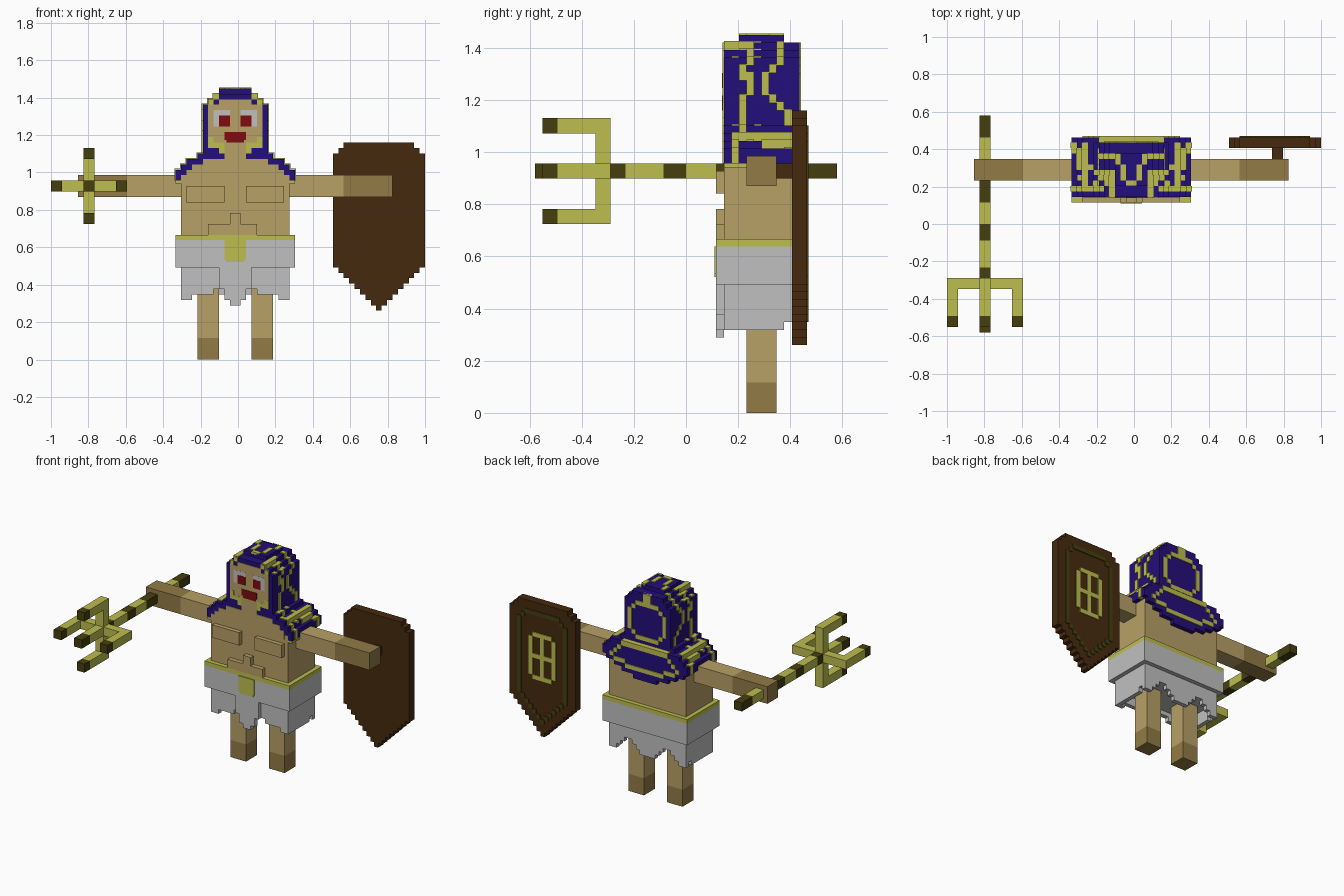
import bpy, bmesh

cube = bpy.data.objects.get("Cube")
if cube:
    bpy.data.objects.remove(cube, do_unlink=True)

V = 2 / 69      # size of one block
MID = 34        # block column of the body's mirror plane
T = 0.2         # thickness of painted plates, in blocks


def material(name, rgb):
    lin = [((c / 255 + 0.055) / 1.055) ** 2.4 if c > 10 else c / 255 / 12.92 for c in rgb]
    m = bpy.data.materials.new(name)
    m.use_nodes = True
    m.diffuse_color = (*lin, 1)
    m.node_tree.nodes["Principled BSDF"].inputs["Base Color"].default_value = (*lin, 1)
    return m


SKIN = material("skin", (184, 161, 103))
DARK_SKIN = material("dark skin", (146, 123, 70))
YELLOW = material("yellow", (190, 190, 80))
OLIVE = material("dark olive", (70, 63, 15))
BLUE = material("deep blue", (36, 14, 122))
BROWN = material("brown", (70, 42, 15))
GREY = material("pale grey", (192, 192, 192))
RED = material("dark red", (125, 12, 15))


def part(name, mat, boxes):
    """One object from boxes (x0, x1, y0, y1, z0, z1) in block units."""
    bm = bmesh.new()
    for x0, x1, y0, y1, z0, z1 in boxes:
        cube = bmesh.ops.create_cube(bm, size=1)
        for v in cube["verts"]:
            v.co = ((x1 if v.co.x > 0 else x0) * V - 1,
                    ((y1 if v.co.y > 0 else y0) - 20) * V,
                    (z1 if v.co.z > 0 else z0) * V)
    me = bpy.data.meshes.new(name)
    bm.to_mesh(me)
    bm.free()
    me.materials.append(mat)
    ob = bpy.data.objects.new(name, me)
    bpy.context.collection.objects.link(ob)
    return ob


def mirror(boxes):
    return boxes + [(2 * MID - b[1], 2 * MID - b[0], *b[2:]) for b in boxes]


def trace(points, closed=False):
    """Grid cells along a polyline."""
    pts = points + points[:1] if closed else points
    cells = set()
    for (a, b), (c, d) in zip(pts, pts[1:]):
        n = max(abs(c - a), abs(d - b), 1)
        for i in range(n + 1):
            cells.add((round(a + (c - a) * i / n), round(b + (d - b) * i / n)))
    return sorted(cells)


# Legs and arms
for side, leg, arm, hand in (("right", 27, (14, 24), (5, 14)), ("left", 37, (44, 54), (54, 63))):
    part(side + "_foot", DARK_SKIN, [(leg, leg + 4, 28, 32, 0, 4)])
    part(side + "_leg", SKIN, [(leg, leg + 4, 28, 32, 4, 15)])
    part(side + "_arm", SKIN, [(*arm, 28, 32, 30, 34)])
    part(side + "_hand", DARK_SKIN, [(*hand, 28, 32, 30, 34)])

# Torso with chest and belly relief
part("torso", SKIN, [(24, 44, 25, 35, 23, 34)])
part("chest_muscles", SKIN, mirror([(25, 32, 24, 25, 29, 32)]))
part("belly_muscles", SKIN, [(29, 38, 24, 25, 23, 25), (33, 35, 24, 25, 25, 27)])

# Belt, skirt and ragged fringe
part("belt", YELLOW, [(23, 45, 24, 36, 22, 23)])
part("belt_flap", YELLOW, [(32, 36, 24 - T, 24, 18.4, 22), (32.3, 35.7, 24 - T, 24, 18, 18.4)])
part("skirt", GREY, [(23, 45, 24, 36, 17, 22)])
fringe = [(24, 44, 25, 35, 14, 17)]
front_hem = [14, 14, 13, 13, 12, 12, 12, 12, 11, 11]
back_hem = [11, 11, 12, 13, 14, 14, 13, 12, 11, 11]
side_hem = [12, 11, 11, 11, 11, 11, 11, 11, 12, 13]
for d in range(10):
    fringe += mirror([(MID + d, MID + d + 1, 25, 26, front_hem[d], 17),
                      (MID + d, MID + d + 1, 34, 35, back_hem[d], 17),
                      (43, 44, 25 + d, 26 + d, side_hem[d], 17)])
part("skirt_fringe", GREY, fringe)
part("skirt_front_panel", GREY, [(31, 37, 24, 25, 13, 17), (32, 36, 24, 25, 11, 13),
                                 (33, 35, 24, 25, 10, 11)])

# Headdress: half width of each layer, flaring into a shoulder cape
half = {33: 11, 34: 11, 35: 10, 36: 9, 37: 7, 47: 5, 48: 4, 49: 3}
half.update({z: 6 for z in range(38, 47)})


def depth(z):
    return (25, 36) if z < 37 else (27, 33) if z == 49 else (25, 35)


part("headdress", BLUE, [(MID - h, MID + h, *depth(z), z, z + 1) for z, h in half.items()])
drape = {32: 10, 31: 8, 30: 6, 29: 3}
part("cape_drape", BLUE, [(MID - h, MID + h, 35, 36, z, z + 1) for z, h in drape.items()])

# Side stripes follow the stepped sides
side_cells = set()
for p in ([(25, 48), (28, 48), (28, 46), (27, 45), (28, 44), (28, 42), (27, 41), (27, 37), (26, 36), (26, 33)],
          [(32, 48), (32, 46), (30, 44), (30, 42), (33, 39), (33, 38)],
          [(27, 36), (34, 36)], [(30, 35), (33, 35), (34, 33)], [(28, 44), (27, 44)]):
    side_cells |= set(trace(p))
part("headdress_side_stripes", YELLOW, mirror(
    [(MID + half[z] - 1, MID + half[z] + T, y, y + 1, z, z + 1 + T) for y, z in side_cells]))

# Top stripes sit on whichever layer is highest
def top_of(x, y):
    return max(z + 1 for z, h in half.items()
               if abs(x + 0.5 - MID) < h and depth(z)[0] <= y < depth(z)[1])


top_cells = set()
for p in ([(34, 27), (35, 28), (35, 30), (36, 31), (36, 32)],
          [(44, 33), (42, 33), (42, 31), (40, 29), (37, 29), (37, 27), (40, 26)],
          [(43, 28), (41, 26), (44, 26)]):
    top_cells |= set(trace(p))
part("headdress_top_stripes", YELLOW, mirror(
    [(x, x + 1, y, y + 1, top_of(x, y) - 0.3, top_of(x, y) + T) for x, y in sorted(top_cells)]))

# Ring on the back of the head, loop on the back of the cape
ring = trace([(31, 46), (36, 46), (38, 44), (38, 40), (36, 38), (31, 38), (29, 40), (29, 44)], True)
ring += [(x, z) for x in (33, 34) for z in (47, 48)]
part("back_ring", YELLOW, [(x, x + 1, 34.5, 35 + T, z, z + 1) for x, z in ring])
loop = trace([(28, 36), (39, 36), (42, 33), (38, 31), (29, 31), (25, 33)], True)
part("cape_loop", YELLOW, [(x, x + 1, 35, 36 + T, z, z + 1 + (T if z == 36 else 0)) for x, z in loop])


# Face and neckline plates on the front
def front(name, mat, rects, layer=1):
    part(name, mat, [(x0, x1, 25 - T * 0.7 * layer, 25.3, z0, z1) for x0, x1, z0, z1 in rects])


front("face", SKIN, [(29, 39, 41, 47), (30, 38, 39, 41), (31, 37, 47, 48), (32, 36, 37, 39)])
front("neckline", SKIN, [(25, 43, 33, 35), (26, 42, 35, 36), (28, 40, 36, 37)])
front("face_trim", YELLOW, [(29, 30, 39, 41), (38, 39, 39, 41), (30, 32, 39, 40), (36, 38, 39, 40),
                            (31, 32, 38, 39), (36, 37, 38, 39), (30, 31, 48, 49), (37, 38, 48, 49),
                            (29, 30, 47, 48), (38, 39, 47, 48)], 1.2)
front("eyes", GREY, [(30, 33, 43, 46), (35, 38, 43, 46)], 1.2)
front("pupils_and_mouth", RED, [(31, 33, 43, 45), (35, 37, 43, 45), (32, 36, 40.5, 42),
                                (32.4, 35.6, 40, 40.5)], 1.5)
part("cape_tips", YELLOW, mirror([(44, 45, 25, 28, 32.5, 33)]))

# Trident: banded shaft, crossed head and four prongs
shaft = [0, 3, 10, 12, 17, 20, 24, 32, 36, 40]
bands = [(6, 8, a, b, 31, 33) for a, b in zip(shaft, shaft[1:])]
prongs = [(0, 31), (12, 31), (6, 25), (6, 37)]
part("trident_dark_bands", OLIVE, bands[0::2] + [(x, x + 2, 1, 3, z, z + 2) for x, z in prongs])
part("trident_yellow_bands", YELLOW, bands[1::2]
     + [(x, x + 2, 3, 10, z, z + 2) for x, z in prongs]
     + [(2, 6, 8, 10, 31, 33), (8, 12, 8, 10, 31, 33), (6, 8, 8, 10, 27, 31), (6, 8, 8, 10, 33, 37)])

# Shield: stepped outline, with a grip to the hand
rows = {z: (max(0, 17 - z, z - 37)) for z in range(9, 40)}   # inset of each row
part("shield", BROWN, [(52 + i, 69 - i, 34, 36, z, z + 1) for z, i in rows.items()])
part("shield_grip", BROWN, [(60, 62, 32, 34, 31, 33)])
border = trace([(54, 18), (54, 35), (56, 37), (64, 37), (66, 35), (66, 18), (60, 12)], True)
part("shield_border", OLIVE, [(x, x + 1, 35.5, 36 + T, z, z + 1) for x, z in border])
part("shield_emblem", YELLOW, [(a, b, 35.5, 36 + T, c, d) for a, b, c, d in (
    (57, 58, 23, 32), (63, 64, 23, 32), (60, 61, 23, 32),
    (58, 63, 22, 23), (58, 63, 32, 33), (58, 63, 27, 28))])
